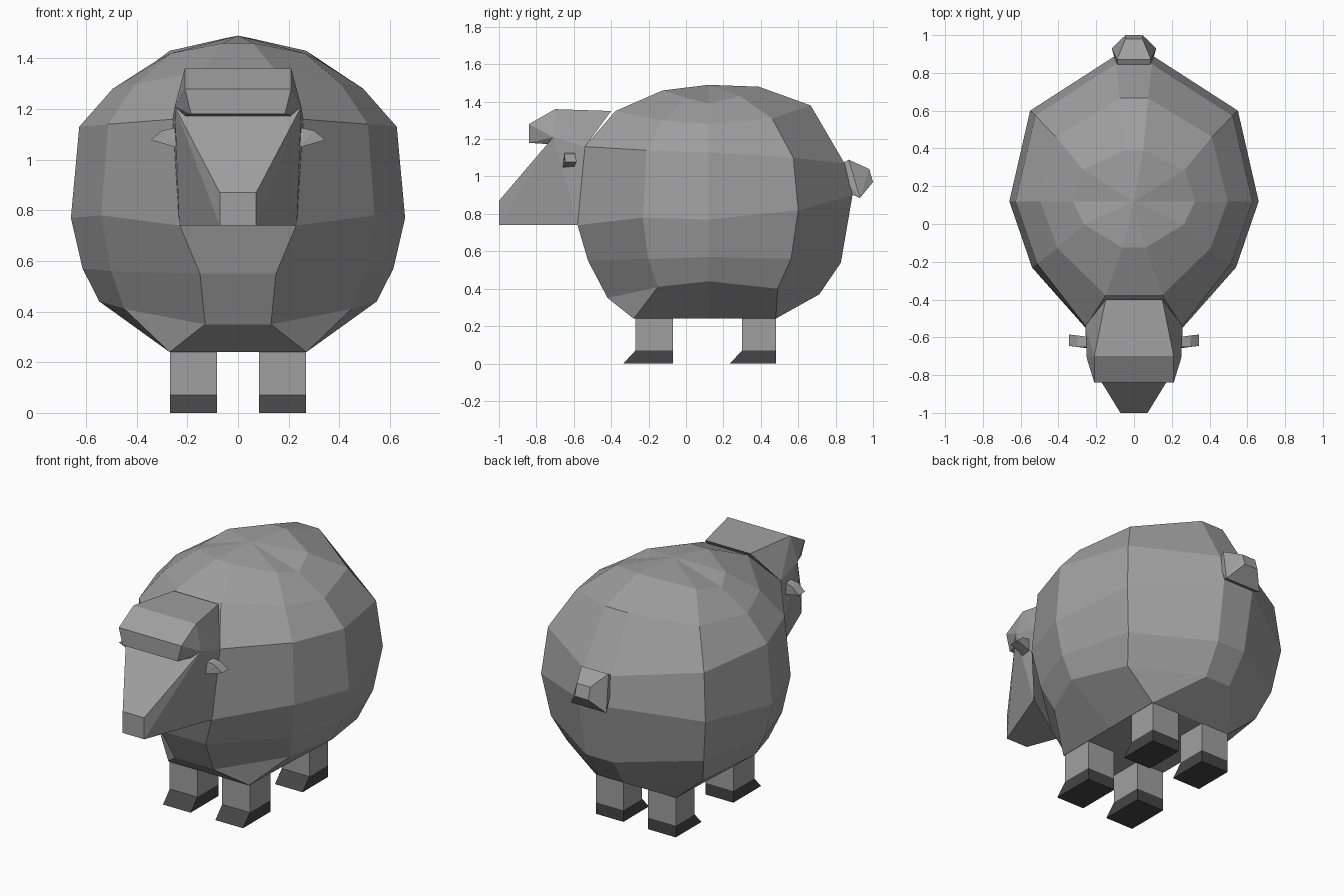
import bpy, bmesh

default = bpy.data.objects.get("Cube")
if default:
    bpy.data.objects.remove(default)


def make_material(name, value):
    mat = bpy.data.materials.new(name)
    mat.use_nodes = True
    colour = (value, value, value, 1)
    mat.diffuse_color = colour
    node = mat.node_tree.nodes["Principled BSDF"]
    node.inputs["Base Color"].default_value = colour
    node.inputs["Roughness"].default_value = 0.9
    return mat


WOOL = make_material("wool grey", 0.35)
HOOF = make_material("hoof dark grey", 0.06)


def finish(bm, name, mat):
    bmesh.ops.recalc_face_normals(bm, faces=bm.faces[:])
    mesh = bpy.data.meshes.new(name)
    bm.to_mesh(mesh)
    bm.free()
    mesh.materials.append(mat)
    obj = bpy.data.objects.new(name, mesh)
    bpy.context.collection.objects.link(obj)
    return obj


def hull(name, points, mat, mirror=False):
    """Convex faceted solid; mirror adds the same points at -x."""
    bm = bmesh.new()
    for x, y, z in points:
        bm.verts.new((x, y, z))
        if mirror:
            bm.verts.new((-x, y, z))
    res = bmesh.ops.convex_hull(bm, input=bm.verts[:])
    loose = [v for v in bm.verts if not v.link_faces]
    bmesh.ops.delete(bm, geom=loose, context="VERTS")
    bmesh.ops.dissolve_limit(bm, angle_limit=0.02, verts=bm.verts[:], edges=bm.edges[:])
    return finish(bm, name, mat)


# Body: half outline from front to back, scaled at each level
MID_Y = 0.12
OUTLINE = [(0.23, -0.70), (0.54, -0.35), (0.66, 0), (0.55, 0.48), (0.10, 0.77)]
# width scale, depth scale, half width at the chest, heights from front to back
LEVELS = [
    (0.83, 0.77, 0.13, (0.35, 0.41, 0.44, 0.40, 0.37)),
    (0.93, 0.92, 0.15, (0.55, 0.56, 0.57, 0.56, 0.54)),
    (1.00, 1.00, 0.23, (0.74, 0.78, 0.77, 0.82, 0.90)),
    (0.95, 0.945, 0.255, (1.16, 1.14, 1.13, 1.10, 1.07)),
    (0.75, 0.71, 0.15, (1.35, 1.30, 1.28, 1.31, 1.38)),
    (0.49, 0.35, 0.06, (1.46, 1.42, 1.39, 1.43, 1.48)),
]
rings = [[(0.27, y, 0.24) for y in (-0.28, -0.28, MID_Y, 0.48, 0.48)]]
for wide, deep, chest, heights in LEVELS:
    ring = [(x * wide, MID_Y + y * deep, z) for (x, y), z in zip(OUTLINE, heights)]
    ring[0] = (chest,) + ring[0][1:]
    rings.append(ring)

bm = bmesh.new()
loops = []
for ring in rings:
    full = ring + [(-x, y, z) for x, y, z in reversed(ring)]
    loops.append([bm.verts.new(p) for p in full])
count = len(loops[0])
for low, high in zip(loops, loops[1:]):
    for i in range(count):
        j = (i + 1) % count
        bm.faces.new((low[i], low[j], high[j], high[i]))
bm.faces.new(loops[0])
apex = bm.verts.new((0, MID_Y, 1.49))
for i in range(count):
    bm.faces.new((loops[-1][i], loops[-1][(i + 1) % count], apex))
bmesh.ops.remove_doubles(bm, verts=bm.verts[:], dist=0.001)
finish(bm, "body", WOOL)

# Head wedge and overhanging forelock share the brow and the neck line
brow, neck = (0.25, -0.71, 1.21), (0.258, -0.54, 1.16)
hull("head", [(0.072, -1, 0.74), (0.072, -1, 0.87), brow, neck,
              (0.232, -0.58, 0.74)], WOOL, True)
hull("forelock", [(0.185, -0.84, 1.18), (0.21, -0.84, 1.28), (0.21, -0.70, 1.36),
                  (0.15, -0.40, 1.35), brow, neck], WOOL, True)

# Tail: flared stub with a small tip
hull("tail", [(0.08, 0.80, 1.05), (0.08, 0.85, 0.92), (0.09, 0.87, 1.09),
              (0.118, 0.93, 0.885), (0.045, 0.98, 1.04), (0.045, 1, 0.97)], WOOL, True)

for side, label in ((1, "left"), (-1, "right")):
    # Ear: short wedge pointing outwards
    ear = [(0.23, -0.65, 1.13), (0.23, -0.60, 1.13), (0.23, -0.66, 1.045),
           (0.23, -0.60, 1.05), (0.30, -0.65, 1.115), (0.30, -0.59, 1.115),
           (0.345, -0.645, 1.078), (0.345, -0.585, 1.078)]
    hull(label + "_ear", [(side * x, y, z) for x, y, z in ear], WOOL)

    # Legs with hooves that have a sloping toe
    for end, front, back in (("front", -0.27, -0.07), ("back", 0.30, 0.48)):
        xs = (side * 0.083, side * 0.268)
        leg = [(x, y, z) for x in xs for y in (front, back) for z in (0.07, 0.26)]
        hull(f"{end}_{label}_leg", leg, WOOL)
        hoof = [(x, y, z) for x in xs
                for y, z in ((front, 0.07), (back, 0.07), (back, 0), (front - 0.065, 0))]
        hull(f"{end}_{label}_hoof", hoof, HOOF)
